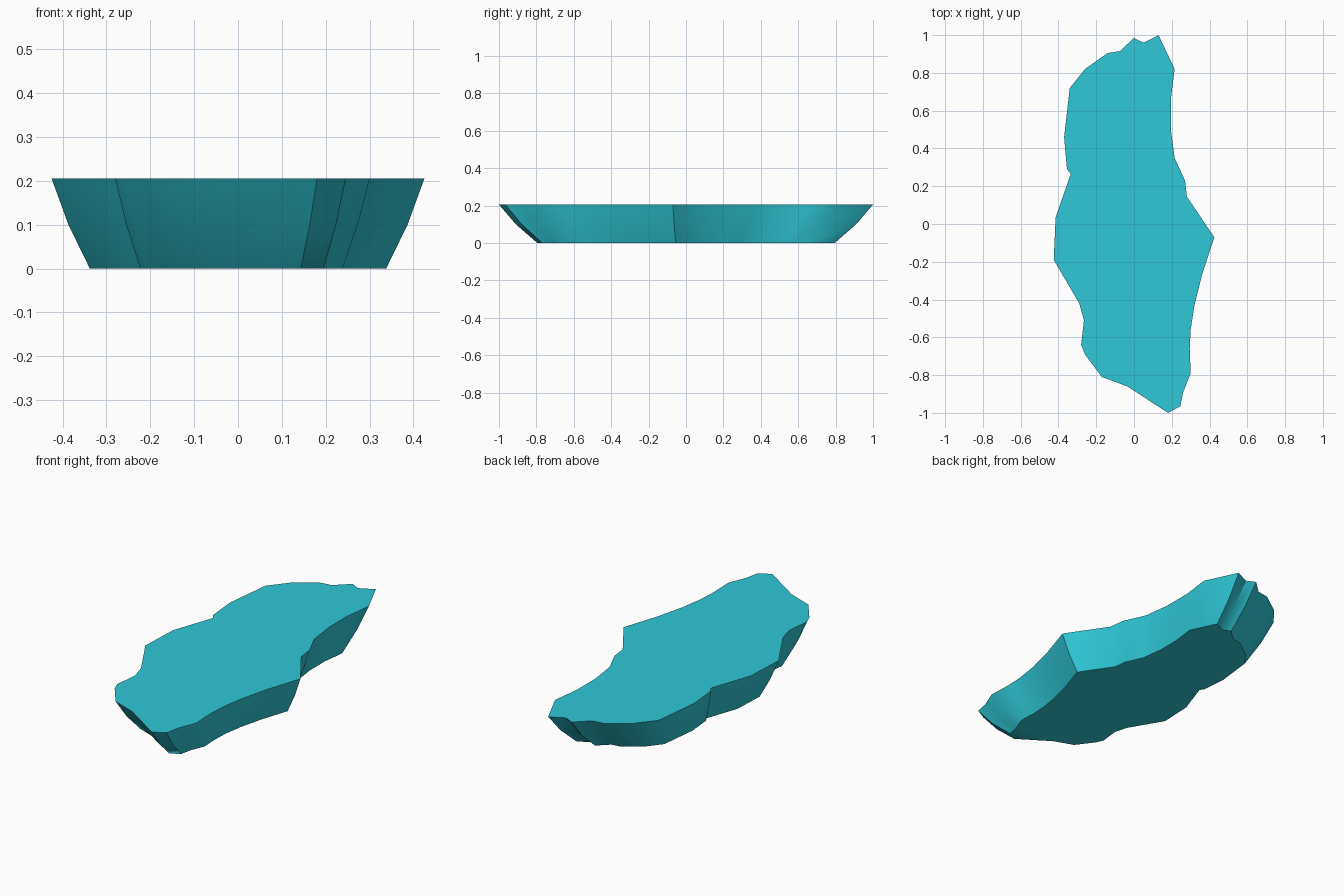
import bpy, bmesh, math

if "Cube" in bpy.data.objects:
    bpy.data.objects.remove(bpy.data.objects["Cube"])

# Shoreline outline of the top face, clockwise from the back tip
OUTLINE = [
    (0.13, 1.0), (0.215, 0.82), (0.195, 0.66), (0.195, 0.50), (0.215, 0.35),
    (0.27, 0.23), (0.28, 0.145), (0.425, -0.07), (0.36, -0.27), (0.32, -0.43),
    (0.30, -0.56), (0.295, -0.66), (0.30, -0.79), (0.26, -0.89), (0.245, -0.965),
    (0.18, -1.0), (-0.035, -0.86), (-0.17, -0.81), (-0.26, -0.69), (-0.28, -0.64),
    (-0.265, -0.51), (-0.29, -0.42), (-0.425, -0.19), (-0.415, 0.035),
    (-0.335, 0.265), (-0.355, 0.29), (-0.37, 0.46), (-0.34, 0.72), (-0.26, 0.82),
    (-0.14, 0.905), (-0.075, 0.915), (0.0, 0.985), (0.05, 0.96),
]
# (height, scale of the outline): the slab tapers inward towards the base
LEVELS = [(0.205, 1.0), (0.10, 0.91), (0.0, 0.795)]

water = bpy.data.materials.new("turquoise water")
water.diffuse_color = (0.028, 0.58, 0.68, 1)
water.use_nodes = True
water.node_tree.nodes["Principled BSDF"].inputs["Base Color"].default_value = water.diffuse_color

# Water slab: stacked rings joined by side walls, capped top and bottom
bm = bmesh.new()
rings = [[bm.verts.new((x * s, y * s, z)) for x, y in OUTLINE] for z, s in LEVELS]
n = len(OUTLINE)
for upper, lower in zip(rings, rings[1:]):
    for i in range(n):
        j = (i + 1) % n
        bm.faces.new((upper[i], upper[j], lower[j], lower[i]))
caps = [bm.faces.new(rings[0]), bm.faces.new(rings[-1])]
bmesh.ops.recalc_face_normals(bm, faces=bm.faces)
bmesh.ops.triangulate(bm, faces=caps)

mesh = bpy.data.meshes.new("pond_slab")
bm.to_mesh(mesh)
bm.free()
mesh.materials.append(water)
slab = bpy.data.objects.new("pond_slab", mesh)
bpy.context.collection.objects.link(slab)

# Smooth walls with crisp rims
bpy.context.view_layer.objects.active = slab
slab.select_set(True)
bpy.ops.object.shade_smooth_by_angle(angle=math.radians(42))
